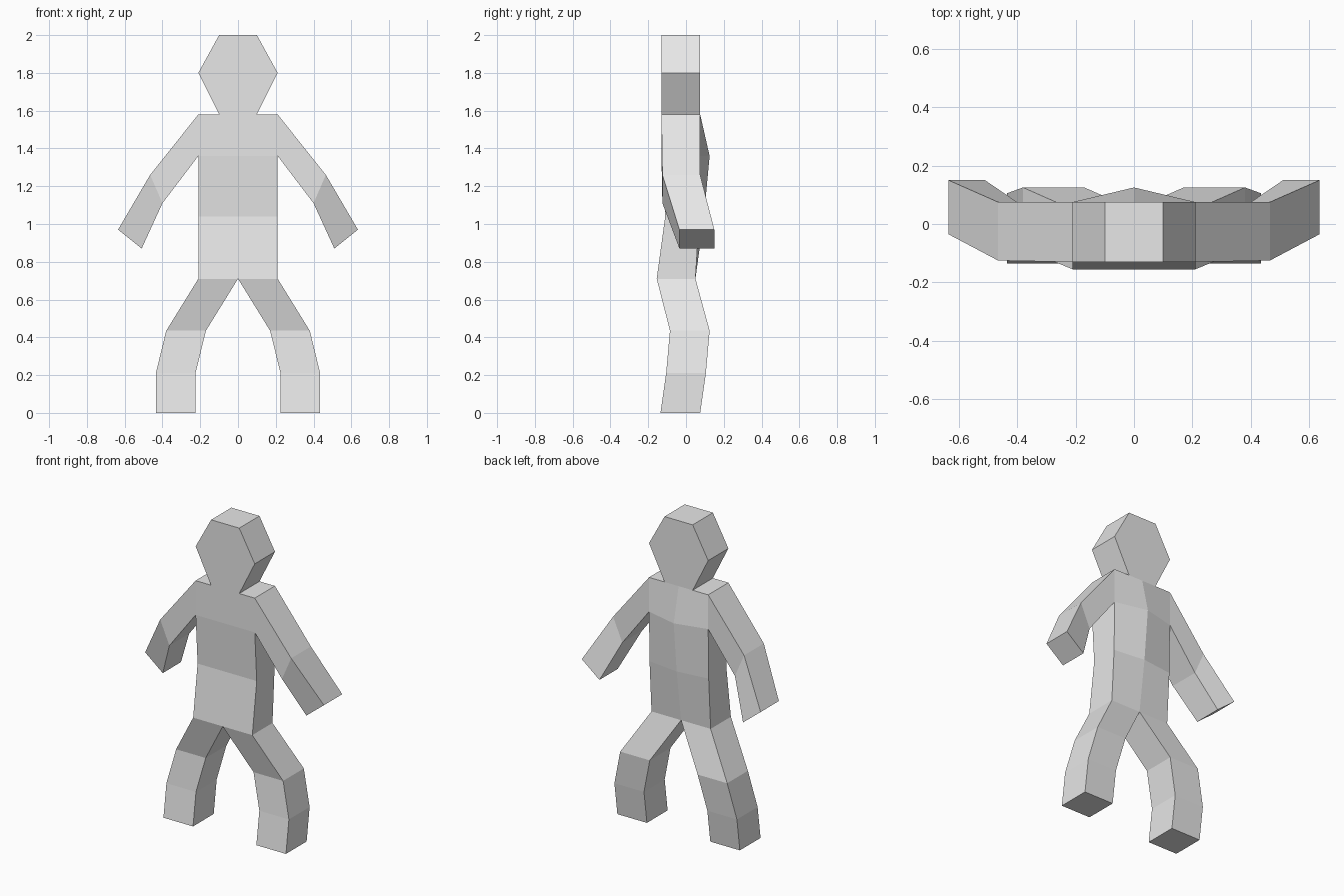
import bpy
import bmesh

cube = bpy.data.objects.get("Cube")
if cube:
    bpy.data.objects.remove(cube, do_unlink=True)

grey = bpy.data.materials.new("light grey")
grey.use_nodes = True
colour = (0.8, 0.8, 0.8, 1)
grey.diffuse_color = colour
grey.node_tree.nodes["Principled BSDF"].inputs["Base Color"].default_value = colour

# Outline points of the left half: x, z, front y, back y
points = {
    "crown_mid": (0, 2.0, -0.13, 0.075),
    "crown": (0.1, 2.0, -0.13, 0.075),
    "temple": (0.21, 1.8, -0.13, 0.075),
    "head_mid": (0, 1.8, -0.13, 0.075),
    "neck": (0.1, 1.58, -0.13, 0.075),
    "neck_mid": (0, 1.58, -0.13, 0.075),
    "shoulder": (0.21, 1.58, -0.13, 0.075),
    "armpit": (0.21, 1.36, -0.13, 0.075),
    "chest_mid": (0, 1.36, -0.13, 0.125),
    "elbow_out": (0.465, 1.26, -0.125, 0.075),
    "elbow_in": (0.4, 1.11, -0.125, 0.075),
    "hand_out": (0.635, 0.97, -0.035, 0.15),
    "hand_in": (0.51, 0.87, -0.035, 0.15),
    "waist": (0.21, 1.04, -0.11, 0.07),
    "waist_mid": (0, 1.04, -0.11, 0.095),
    "hip": (0.21, 0.71, -0.155, 0.05),
    "crotch": (0, 0.71, -0.155, 0.05),
    "knee_out": (0.38, 0.435, -0.085, 0.125),
    "knee_in": (0.17, 0.435, -0.085, 0.125),
    "ankle_out": (0.435, 0.21, -0.105, 0.105),
    "ankle_in": (0.225, 0.21, -0.105, 0.105),
    "foot_out": (0.435, 0, -0.135, 0.075),
    "foot_in": (0.225, 0, -0.135, 0.075),
}

# Panels of the front and back, walked in one turning direction
panels = [
    "crown_mid head_mid temple crown",
    "head_mid neck_mid neck temple",
    "neck_mid chest_mid armpit shoulder neck",
    "chest_mid waist_mid waist armpit",
    "waist_mid crotch hip waist",
    "shoulder armpit elbow_in elbow_out",
    "elbow_out elbow_in hand_in hand_out",
    "crotch knee_in knee_out hip",
    "knee_in ankle_in ankle_out knee_out",
    "ankle_in foot_in foot_out ankle_out",
]

bm = bmesh.new()
front = {n: bm.verts.new((x, yf, z)) for n, (x, z, yf, yb) in points.items()}
back = {n: bm.verts.new((x, yb, z)) for n, (x, z, yf, yb) in points.items()}

# Front and back faces; remember the edges used by one panel only
edges = set()
for panel in panels:
    names = panel.split()
    bm.faces.new([front[n] for n in names])
    bm.faces.new([back[n] for n in reversed(names)])
    for edge in zip(names, names[1:] + names[:1]):
        if edge[::-1] in edges:
            edges.remove(edge[::-1])
        else:
            edges.add(edge)

# Side walls along the outline, left open on the mirror plane
for a, b in sorted(edges):
    if points[a][0] or points[b][0]:
        bm.faces.new((front[b], front[a], back[a], back[b]))

# Mirror the half across the middle
half = bm.verts[:] + bm.edges[:] + bm.faces[:]
bmesh.ops.mirror(bm, geom=half, axis="X", merge_dist=0.001)
bmesh.ops.remove_doubles(bm, verts=bm.verts, dist=0.001)
bmesh.ops.recalc_face_normals(bm, faces=bm.faces)

mesh = bpy.data.meshes.new("body")
bm.to_mesh(mesh)
bm.free()
mesh.materials.append(grey)
body = bpy.data.objects.new("body", mesh)
bpy.context.collection.objects.link(body)
